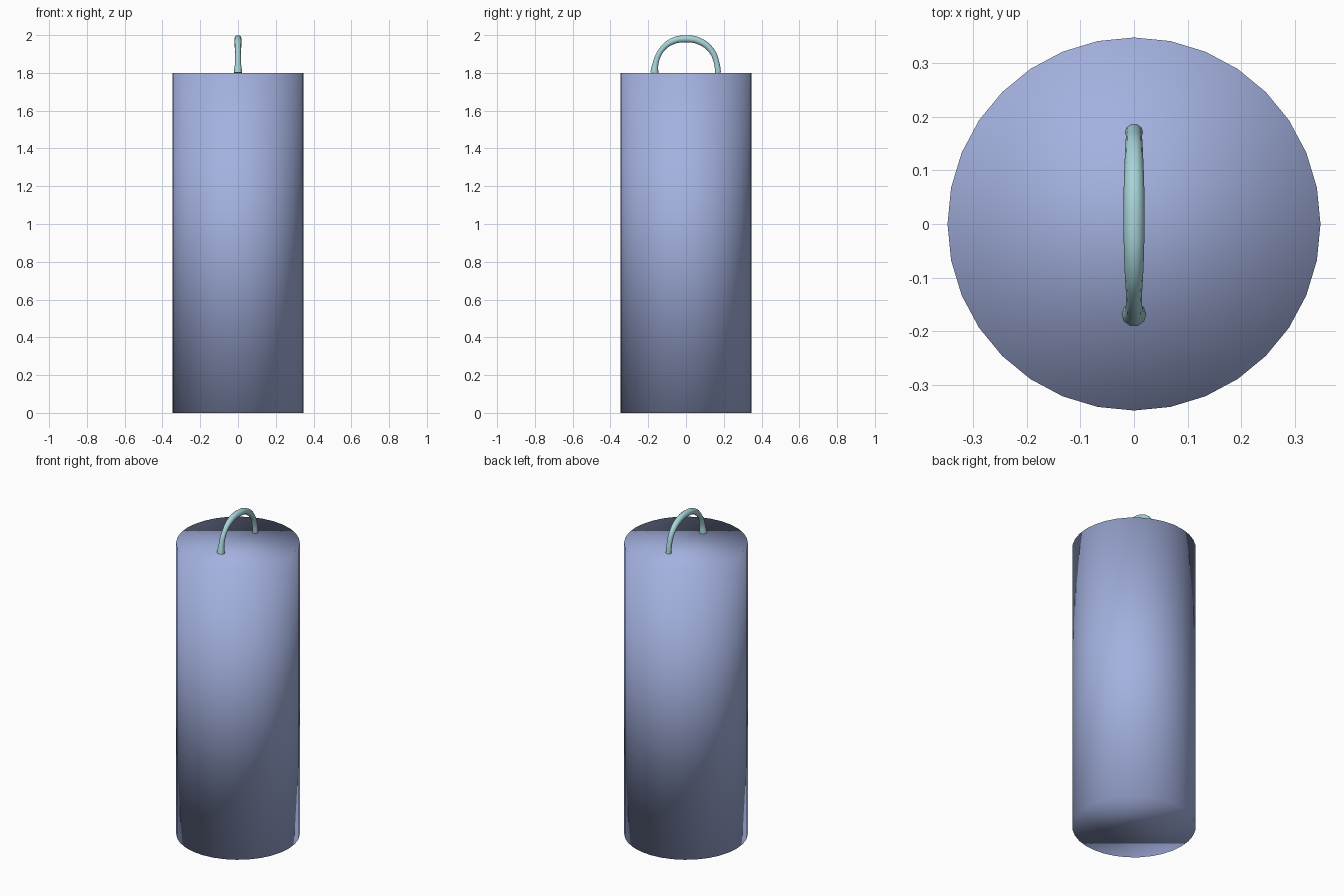
import bpy

cube = bpy.data.objects.get("Cube")
if cube:
    bpy.data.objects.remove(cube, do_unlink=True)


def flat_material(name, colour):
    mat = bpy.data.materials.new(name)
    mat.use_nodes = True
    mat.diffuse_color = colour
    mat.node_tree.nodes["Principled BSDF"].inputs["Base Color"].default_value = colour
    return mat


BODY_HEIGHT = 1.8
blue = flat_material("soft_blue", (0.37, 0.44, 0.74, 1))
aqua = flat_material("pale_aqua", (0.39, 0.66, 0.69, 1))

# Tall cylindrical body, smooth all over including the rims
bpy.ops.mesh.primitive_cylinder_add(vertices=32, radius=0.347, depth=BODY_HEIGHT,
                                    end_fill_type='NGON', location=(0, 0, BODY_HEIGHT / 2))
body = bpy.context.object
body.name = "body"
body.data.materials.append(blue)
bpy.ops.object.shade_smooth()

# Arched handle: y, z and tube radius along its path, thicker at the crown and feet
path = [(-0.168, 1.80, 0.0225), (-0.161, 1.85, 0.016), (-0.134, 1.915, 0.0145),
        (-0.075, 1.966, 0.018), (0, 1.98, 0.02), (0.075, 1.966, 0.019),
        (0.137, 1.915, 0.0165), (0.163, 1.85, 0.015), (0.17, 1.80, 0.0165)]
curve = bpy.data.curves.new("handle", 'CURVE')
curve.dimensions = '3D'
curve.bevel_depth = 1.0
curve.bevel_resolution = 3
curve.resolution_u = 4
curve.use_fill_caps = True
spline = curve.splines.new('BEZIER')
spline.bezier_points.add(len(path) - 1)
for point, (y, z, radius) in zip(spline.bezier_points, path):
    point.co = (0, y, z)
    point.radius = radius
    point.handle_left_type = point.handle_right_type = 'AUTO'
curve.materials.append(aqua)

handle = bpy.data.objects.new("handle", curve)
bpy.context.collection.objects.link(handle)
bpy.ops.object.select_all(action='DESELECT')
handle.select_set(True)
bpy.context.view_layer.objects.active = handle
bpy.ops.object.convert(target='MESH')
bpy.ops.object.shade_smooth()
